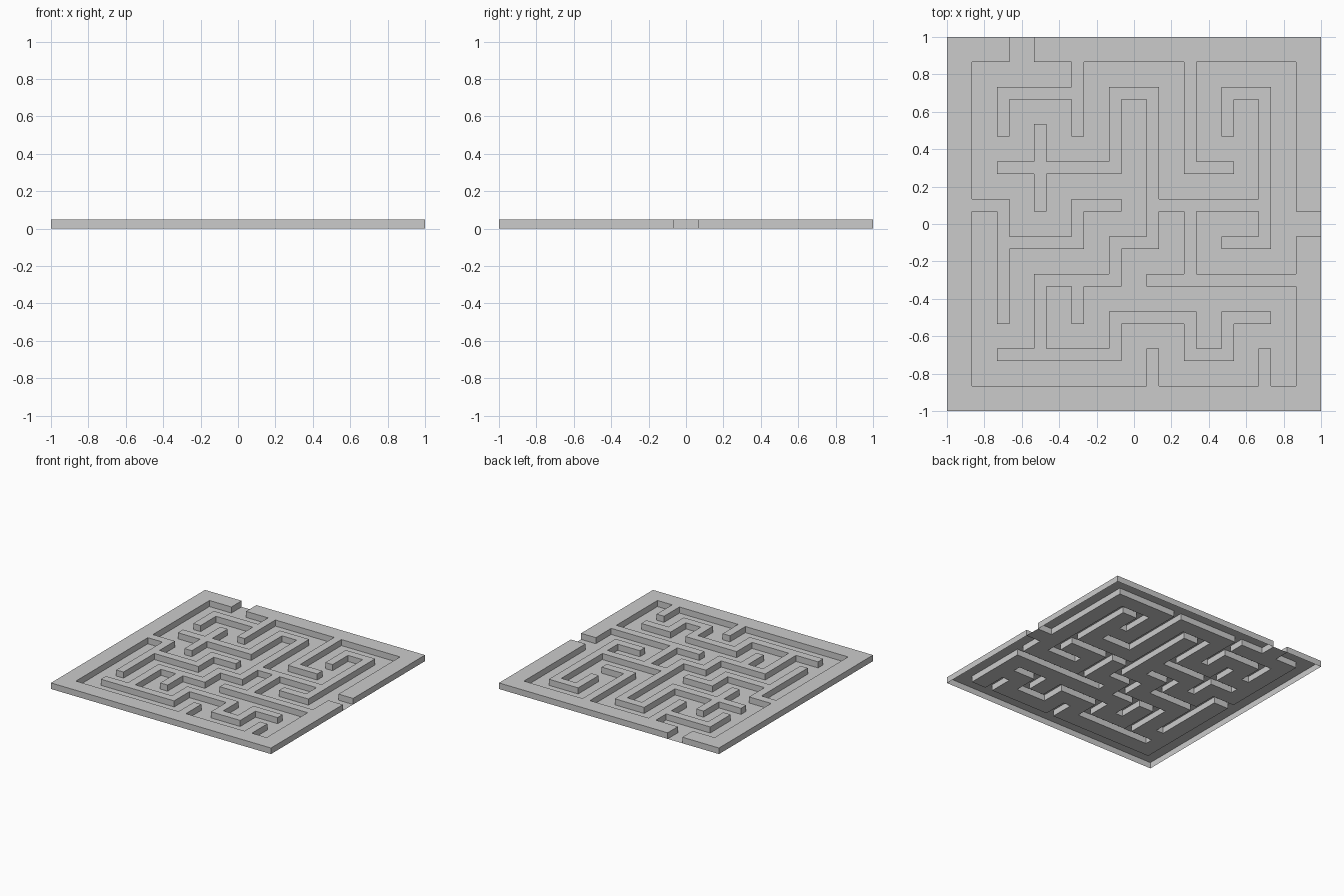
import bpy, bmesh

if "Cube" in bpy.data.objects:
    bpy.data.objects.remove(bpy.data.objects["Cube"])

N, U, H = 30, 2 / 30, 0.05   # modules per side, module size, wall height

# Wall centre lines between posts (column, row from the back); -1 and 8 are the border
WALLS = [
    "-1,3 0,3 0,6", "0,4 2,4 2,3 3,3",
    "2,-1 2,1", "2,0 0,0 0,1",
    "5,-1 5,2 6,2",
    "8,5 4,5", "5,5 5,3", "4,3 7,3", "6,4 7,4 7,0 6,0 6,1",
    "3,5 3,4 4,4 4,0 3,0 3,2 0,2", "1,1 1,3",
    "3,5 1,5 1,7", "2,5 2,6", "0,7 3,7 3,6 5,6 5,7 6,7 6,6 7,6",
    "4,7 4,8", "7,7 7,8",
]

# Wide outer border, with an opening at the back and one on the right
raised = {(c, r) for c in range(N) for r in range(N)
          if min(c, r) < 2 or max(c, r) > 27}
raised -= {(c, r) for c in (5, 6) for r in (0, 1)}
raised -= {(c, r) for c in (28, 29) for r in (14, 15)}

# Inner walls, one module thick
for line in WALLS:
    pts = [tuple(min(28, 4 + 3 * int(v)) for v in p.split(",")) for p in line.split()]
    for (c0, r0), (c1, r1) in zip(pts, pts[1:]):
        for c in range(min(c0, c1), max(c0, c1) + 1):
            for r in range(min(r0, r1), max(r0, r1) + 1):
                raised.add((c, r))

bm = bmesh.new()


def quad(*corners):
    bm.faces.new([bm.verts.new((c * U - 1, 1 - r * U, z)) for c, r, z in corners])


# Wall tops, corridor floors and wall sides; the underside stays open
for c in range(N):
    for r in range(N):
        up = (c, r) in raised
        z = H if up else 0
        quad((c, r + 1, z), (c + 1, r + 1, z), (c + 1, r, z), (c, r, z))
        if not up:
            continue
        sides = [((0, 1), (c, r + 1), (c + 1, r + 1)),
                 ((1, 0), (c + 1, r + 1), (c + 1, r)),
                 ((0, -1), (c + 1, r), (c, r)),
                 ((-1, 0), (c, r), (c, r + 1))]
        for (dc, dr), a, b in sides:
            if (c + dc, r + dr) not in raised:
                quad((*a, 0), (*b, 0), (*b, H), (*a, H))

# Merge the modules into large flat faces
bmesh.ops.remove_doubles(bm, verts=bm.verts, dist=1e-4)
bmesh.ops.dissolve_limit(bm, angle_limit=0.02, verts=bm.verts, edges=bm.edges)

mesh = bpy.data.meshes.new("maze")
bm.to_mesh(mesh)
bm.free()
bpy.context.collection.objects.link(bpy.data.objects.new("maze", mesh))
